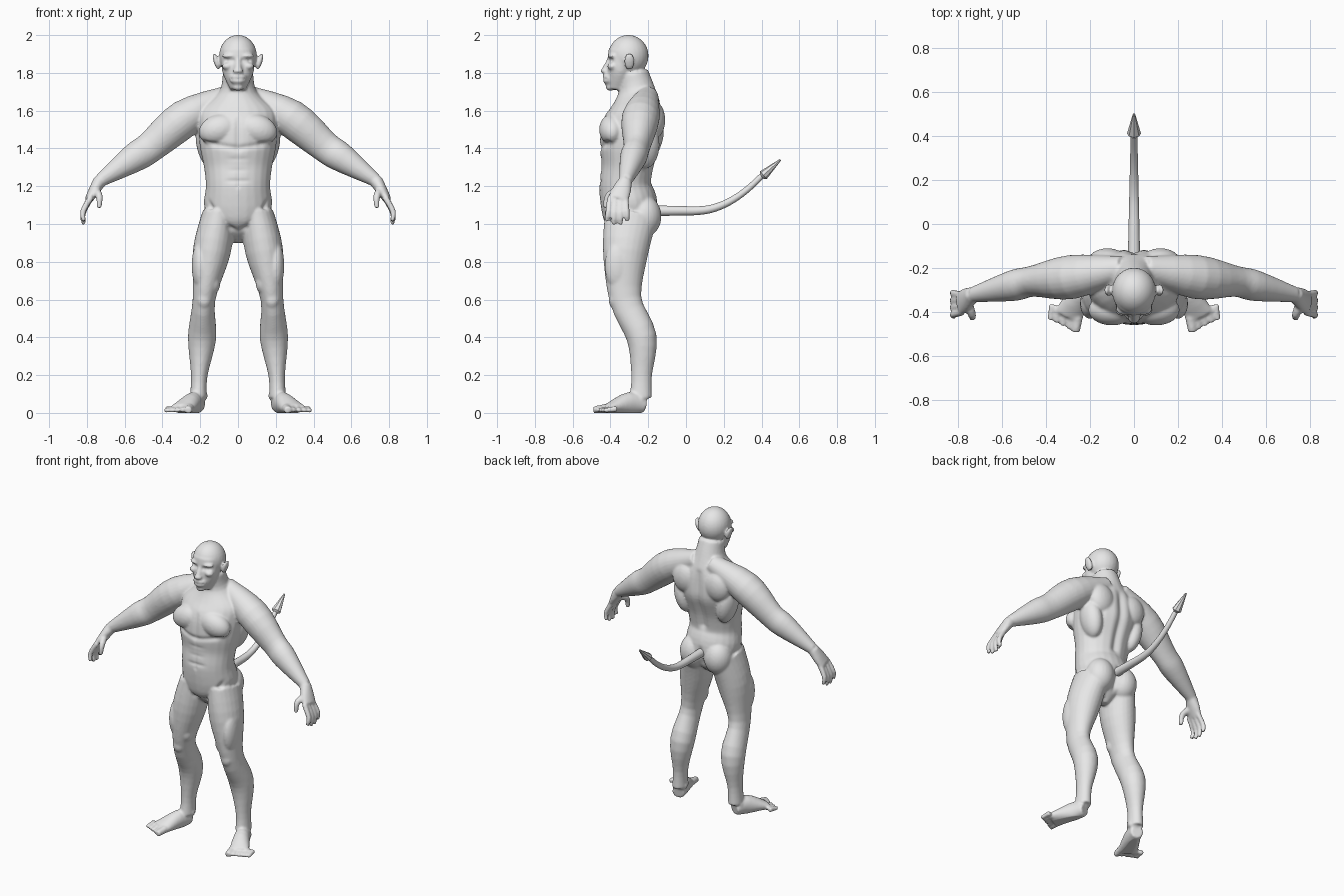
import bpy
import bmesh
import math
from mathutils import Vector, Matrix

default_cube = bpy.data.objects.get("Cube")
if default_cube:
    bpy.data.objects.remove(default_cube)

skin = bpy.data.materials.new("light_grey")
skin.use_nodes = True
skin.diffuse_color = (.8, .8, .8, 1)
skin.node_tree.nodes["Principled BSDF"].inputs["Base Color"].default_value = skin.diffuse_color

ACROSS, FORWARD = Vector((1, 0, 0)), Vector((0, 1, 0))


def spline(before, start, end, after, t):
    """Catmull-Rom blend between the two middle stations."""
    return [b + t * ((c - a) + t * ((2 * a - 5 * b + 4 * c - d) + t * (3 * (b - c) + d - a))) / 2
            for a, b, c, d in zip(before, start, end, after)]


def loft(target, *stations, axis=ACROSS, steps=4, sides=24):
    """Skin oval sections; a station is a point, its radius along the axis, and its other radius."""
    flat = [(*station[0], station[1], station[-1]) for station in stations]
    padded = [flat[0], *flat, flat[-1]]
    rows = []
    for window in zip(padded, padded[1:], padded[2:], padded[3:]):
        rows += [spline(*window, step / steps) for step in range(steps)]
    rows.append(flat[-1])
    centres = [Vector(row[:3]) for row in rows]
    angles = [math.tau * corner / sides for corner in range(sides)]
    rings = []
    for index, (centre, row) in enumerate(zip(centres, rows)):
        following = centres[min(index + 1, len(centres) - 1)]
        previous = centres[max(index - 1, 0)]
        tangent = (following - previous).normalized()
        side = (axis - tangent * axis.dot(tangent)).normalized()
        other = tangent.cross(side)
        rings.append([target.verts.new(centre + side * math.cos(angle) * row[-2]
                                       + other * math.sin(angle) * row[-1]) for angle in angles])
    for lower, upper in zip(rings, rings[1:]):
        for corner in range(sides):
            beside = corner - 1
            target.faces.new((lower[beside], lower[corner], upper[corner], upper[beside]))
    target.faces.new(rings[0])
    target.faces.new(rings[-1])


def blob(target, centre, radii, tilt=0):
    """Ellipsoid muscle or feature, tilted about the y axis."""
    placement = Matrix.Translation(centre) @ Matrix.Rotation(tilt, 4, 'Y')
    bmesh.ops.create_uvsphere(target, u_segments=24, v_segments=16, radius=1,
                              matrix=placement @ Matrix.Diagonal((*radii, 1)))


def make_object(source, name):
    bmesh.ops.recalc_face_normals(source, faces=source.faces)
    mesh = bpy.data.meshes.new(name)
    source.to_mesh(mesh)
    source.free()
    created = bpy.data.objects.new(name, mesh)
    bpy.context.collection.objects.link(created)
    return created


def paint_and_shade(target, sharp_angle):
    target.data.materials.clear()
    target.data.materials.append(skin)
    bpy.ops.object.select_all(action='DESELECT')
    target.select_set(True)
    bpy.context.view_layer.objects.active = target
    bpy.ops.object.shade_smooth_by_angle(angle=math.radians(sharp_angle))


def carve(target, radius, depth, *points):
    """Press a soft groove along a path, on both sides of the body."""
    reach = radius * 2.5
    low = min(point.z for point in points) - reach
    high = max(point.z for point in points) + reach
    for vertex in [v for v in target.verts if low < v.co.z < high]:
        spot = Vector((abs(vertex.co.x), vertex.co.y, vertex.co.z))
        nearest = reach
        for start, end in zip(points, points[1:]):
            along = (spot - start).dot(end - start) / (end - start).length_squared
            nearest = min(nearest, (spot - start.lerp(end, min(max(along, 0), 1))).length)
        if nearest < reach:
            vertex.co -= vertex.normal * depth * math.exp(-(nearest / radius) ** 2)


# Joints of the left side
neck, shoulder = Vector((.05, -.2, 1.68)), Vector((.28, -.24, 1.56))
elbow, forearm = Vector((.46, -.26, 1.41)), Vector((.55, -.28, 1.35))
wrist, knuckles = Vector((.73, -.32, 1.23)), Vector((.79, -.36, 1.13))
hip, thigh, knee = Vector((.1, -.29, 1.05)), Vector((.14, -.32, .85)), Vector((.18, -.32, .6))
calf, shin, ankle = Vector((.19, -.235, .4)), Vector((.205, -.235, .2)), Vector((.21, -.24, .08))
heel, instep, ball = Vector((.21, -.22, .04)), Vector((.24, -.3, .05)), Vector((.3, -.42, .02))

flesh = bmesh.new()

# Torso sections at even heights from the neck down: width, centre, depth
torso_profile = [(.08, -.28, .08), (.1, -.26, .1), (.2, -.26, .14), (.21, -.28, .17), (.2, -.3, .16),
                 (.18, -.31, .14), (.17, -.32, .14), (.18, -.3, .15), (.14, -.29, .13), (.02, -.29, .03)]
loft(flesh, *[(Vector((0, centre, 1.8 - level / 10)), width, depth)
              for level, (width, centre, depth) in enumerate(torso_profile)])
blob(flesh, (.1, -.39, 1.5), (.11, .07, .08), tilt=.3)      # chest
blob(flesh, (.12, -.17, 1.55), (.09, .06, .1))              # shoulder blade
blob(flesh, (.16, -.22, 1.42), (.06, .08, .13), tilt=.2)    # side back muscle
blob(flesh, (.09, -.22, 1.04), (.09, .09, .11))             # buttock

# Head and face
blob(flesh, (0, -.305, 1.89), (.1, .107, .111))
loft(flesh, (Vector((0, -.34, 1.92)), .085, .07), (Vector((0, -.35, 1.81)), .084, .07),
     (Vector((0, -.365, 1.71)), .04, .05))
blob(flesh, (.04, -.39, 1.89), (.045, .024, .013))          # brow
blob(flesh, (.055, -.39, 1.835), (.03, .027, .02))          # cheek
loft(flesh, (Vector((0, -.4, 1.88)), .012), (Vector((0, -.43, 1.81)), .02))
blob(flesh, (0, -.43, 1.81), (.028, .022, .014))            # nose tip
blob(flesh, (0, -.41, 1.77), (.046, .033, .034))            # muzzle
blob(flesh, (0, -.4, 1.725), (.03, .025, .02))              # chin
blob(flesh, (.115, -.3, 1.86), (.014, .028, .047), tilt=.3)  # ear

# Arm, running from the neck muscle to the wrist
loft(flesh, (neck, .055), (shoulder, .1), (elbow, .07, .083), (forearm, .07, .077), (wrist, .035),
     axis=FORWARD)

# Hand: palm, thumb and four curved fingers
palm = wrist.lerp(knuckles, .5)
loft(flesh, (wrist, .036), (palm, .05, .03), (knuckles, .055, .022), axis=FORWARD)
thumb_joint = Vector((.735, -.41, 1.15))
loft(flesh, (palm, .023), (thumb_joint, .019), (thumb_joint - Vector((0, .015, .065)), .013), axis=FORWARD)
for finger in range(4):
    across = finger / 3
    root = Vector((.78, -.4 + .08 * across, 1.14))
    tip = Vector((.815, -.42 + .11 * across, 1.015 - .02 * math.sin(math.pi * across)))
    loft(flesh, (root, .017), (root.lerp(tip, .6) + ACROSS * .02, .015), (tip, .011), axis=FORWARD)

# Leg from hip to ankle
loft(flesh, (hip, .09, .14), (thigh, .1, .12), (knee, .06, .085), (calf, .075, .08),
     (shin, .044, .055), (ankle, .045, .06))
blob(flesh, knee - FORWARD * .055, (.04, .035, .05))        # kneecap
blob(flesh, (.2, -.36, .78), (.045, .07, .13))              # outer thigh
blob(flesh, (.14, -.36, .7), (.045, .05, .07), tilt=.2)     # inner thigh
blob(flesh, ankle, (.053, .03, .03), tilt=.3)               # ankle bones

# Foot and fanned toes
loft(flesh, (heel, .04), (instep, .05, .06), (ball, .066, .025))
for toe in range(5):
    tip = Vector((.265, -.49, .015)).lerp(Vector((.38, -.435, .012)), toe / 4)
    thickness = .016 if toe else .024
    loft(flesh, (tip + Vector((-.01, .07, .01)), thickness), (tip, thickness * .8))

# Mirror, fuse and soften the parts into one skin
body = make_object(flesh, "body")
body.modifiers.new("mirror", 'MIRROR').use_mirror_merge = False
fuse = body.modifiers.new("fuse", 'REMESH')
fuse.mode = 'VOXEL'
fuse.voxel_size = .0075
soften = body.modifiers.new("soften", 'SMOOTH')
soften.factor = .5
soften.iterations = 5
bpy.context.view_layer.update()
fused = bpy.data.meshes.new_from_object(body.evaluated_get(bpy.context.evaluated_depsgraph_get()))
body.modifiers.clear()
body.data = fused
relief = bmesh.new()
relief.from_mesh(fused)
relief.normal_update()

# Muscle lines between landmarks of the torso
nape, mid_back, loin = Vector((0, -.11, 1.62)), Vector((0, -.12, 1.46)), Vector((0, -.18, 1.25))
tailbone, cleft_end = Vector((0, -.13, 1.1)), Vector((0, -.18, .94))
collar, breastbone, navel = Vector((0, -.45, 1.56)), Vector((0, -.46, 1.4)), Vector((0, -.46, 1.2))
carve(relief, .026, .018, nape, mid_back, loin)
carve(relief, .018, .025, tailbone, cleft_end)
carve(relief, .015, .009, collar, breastbone)
carve(relief, .015, .009, breastbone, breastbone + Vector((.17, .05, .03)))
carve(relief, .012, .005, breastbone, navel)
for row in range(3):
    crease = breastbone.lerp(navel, (row + 1) / 3.5)
    carve(relief, .011, .006, crease, crease + ACROSS * .1)
carve(relief, .016, .01, Vector((.17, -.39, 1.12)), Vector((.01, -.4, .95)))

# Eye sockets and mouth
socket, lips = Vector((.025, -.405, 1.865)), Vector((0, -.44, 1.768))
carve(relief, .013, .013, socket, socket + Vector((.03, .015, 0)))
carve(relief, .008, .007, lips, lips + Vector((.036, .015, 0)))

# Flat soles
for vertex in relief.verts:
    vertex.co.z = max(0, vertex.co.z)
relief.to_mesh(fused)
relief.free()
paint_and_shade(body, 80)

# Tail, level at the root and curving upwards
tail_mesh = bmesh.new()
tail_path = []
for step in range(9):
    reach_back = -.16 + .07 * step
    rise = 1.5 * max(0, reach_back - .05) ** 2
    tail_path.append((Vector((0, reach_back, 1.07 + rise)), .028 - .0016 * step))
loft(tail_mesh, *tail_path, sides=16)
paint_and_shade(make_object(tail_mesh, "tail"), 60)

# Arrow-shaped tail tip
tip_mesh = bmesh.new()
barb, point = Vector((0, .4, 1.25)), Vector((0, .5, 1.34))
loft(tip_mesh, (barb, .014), (barb.lerp(point, .1), .032, .027), (point, .005), steps=1, sides=8)
paint_and_shade(make_object(tip_mesh, "tail_tip"), 35)
